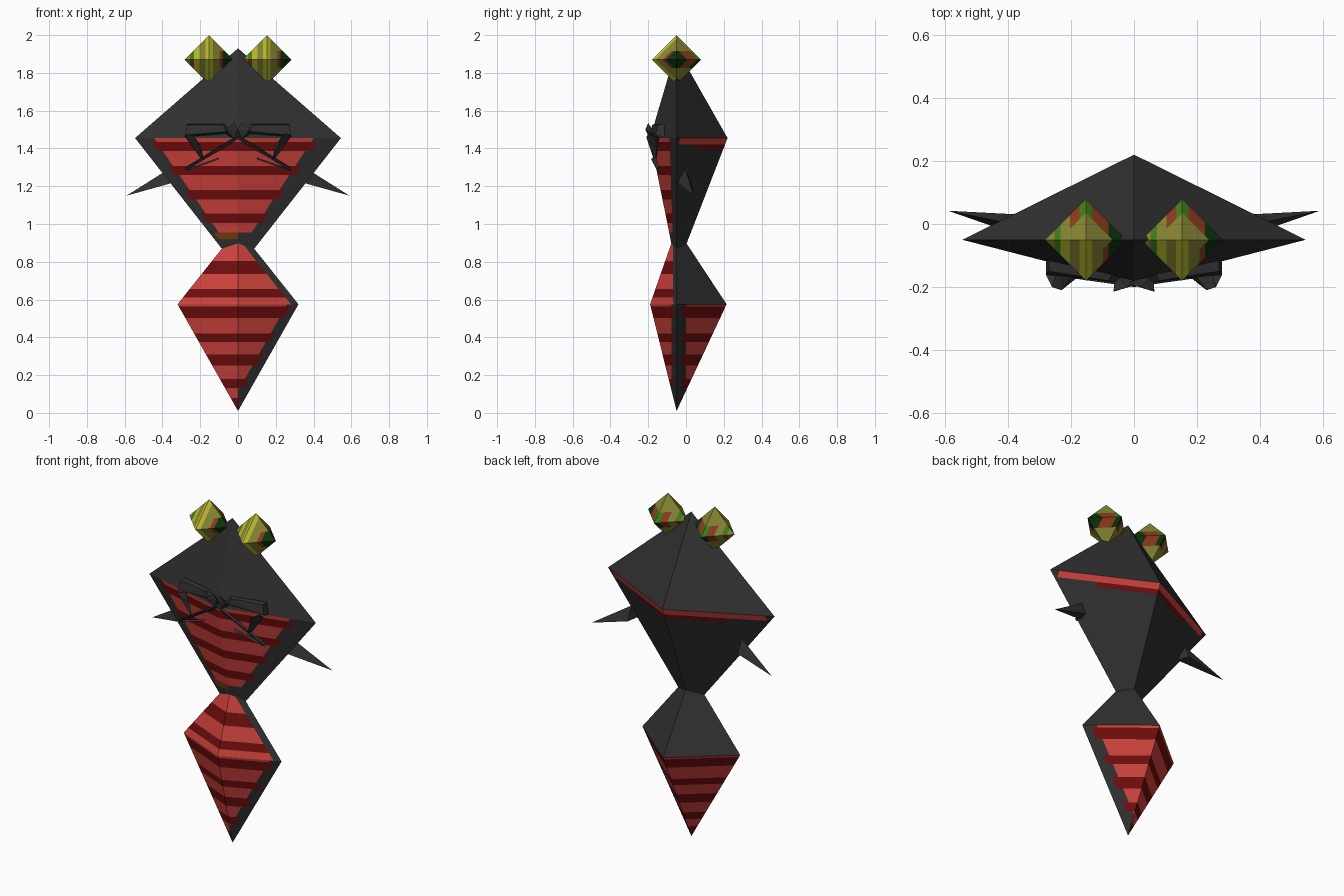
import bpy, bmesh
from mathutils import Vector

if "Cube" in bpy.data.objects:
    bpy.data.objects.remove(bpy.data.objects["Cube"])

COLOURS = {
    "charcoal": (0.03, 0.03, 0.03), "light_red": (0.61, 0.055, 0.045),
    "dark_red": (0.16, 0.004, 0.004), "brown": (0.19, 0.045, 0.004),
    "olive": (0.24, 0.24, 0.035), "yellow": (0.50, 0.50, 0.03),
    "leaf_green": (0.05, 0.21, 0.01), "deep_green": (0.004, 0.035, 0.004),
    "rust": (0.28, 0.045, 0.012),
}
NAMES = list(COLOURS)
MATS = []
for name, rgb in COLOURS.items():
    m = bpy.data.materials.new(name)
    m.diffuse_color = (*rgb, 1)
    m.use_nodes = True
    m.node_tree.nodes["Principled BSDF"].inputs["Base Color"].default_value = m.diffuse_color
    MATS.append(m)


def finish(name, bm, rule=None):
    """Turn a bmesh into an object, colouring faces by a rule on their centre."""
    bmesh.ops.recalc_face_normals(bm, faces=bm.faces)
    for f in bm.faces:
        c = f.calc_center_median()
        f.material_index = NAMES.index(rule(c) if rule else "charcoal")
    me = bpy.data.meshes.new(name)
    bm.to_mesh(me)
    bm.free()
    for m in MATS:
        me.materials.append(m)
    ob = bpy.data.objects.new(name, me)
    bpy.context.collection.objects.link(ob)
    return ob


def hull(name, pts):
    bm = bmesh.new()
    for p in pts:
        bm.verts.new(p)
    bmesh.ops.convex_hull(bm, input=bm.verts)
    return finish(name, bm)


def pair(name, pts):
    for side, s in (("right", 1), ("left", -1)):
        hull(f"{side}_{name}", [(s * x, y, z) for x, y, z in pts])


def diamond(top, bottom, ring):
    """Eight-sided double pyramid."""
    bm = bmesh.new()
    t, b = bm.verts.new(top), bm.verts.new(bottom)
    r = [bm.verts.new(p) for p in ring]
    for i in range(4):
        bm.faces.new((r[i], r[(i + 1) % 4], t))
        bm.faces.new((r[(i + 1) % 4], r[i], b))
    return bm


def cut(bm, co, no):
    bmesh.ops.bisect_plane(bm, geom=bm.verts[:] + bm.edges[:] + bm.faces[:],
                           dist=1e-5, plane_co=co, plane_no=no)


def cut_line(bm, a, b):
    """Cut along a line drawn in the front (x, z) plane."""
    cut(bm, (a[0], 0, a[1]), (b[1] - a[1], 0, a[0] - b[0]))


def line_x(a, b, z):
    return a[0] + (b[0] - a[0]) * (z - a[1]) / (b[1] - a[1])


def in_bands(z, bands):
    return any(lo < z < hi for lo, hi in bands)


MID = -0.05

# Upper body: striped chest, thin red belt on the back
up = diamond((0, MID, 1.93), (0, MID, 0.76),
             [(0.545, MID, 1.455), (0, 0.22, 1.455), (-0.545, MID, 1.455), (0, -0.19, 1.455)])
UP_LIGHT = [(1.434, 1.456), (1.307, 1.386), (1.18, 1.26), (1.055, 1.13), (0.955, 1.005)]
for z in {z for band in UP_LIGHT for z in band} | {1.42, 1.395, 0.92}:
    cut(up, (0, 0, z), (0, 0, 1))
EDGES = {"light": (((-0.445, 1.455), (-0.085, 0.93)), ((0.40, 1.455), (0.055, 0.93))),
         "dark": (((-0.47, 1.455), (-0.11, 0.93)), ((0.435, 1.455), (0.08, 0.93)))}
for lines in EDGES.values():
    for a, b in lines:
        cut_line(up, a, b)
for x in (-0.5, -0.3, 0, 0.3, 0.5):
    cut(up, (x, 0, 0), (1, 0, 0))


def chest_rule(c):
    if c.z > 1.455:
        return "charcoal"
    if c.y > MID:
        if c.z > 1.42 and abs(c.x) < 0.5:
            return "light_red"
        return "dark_red" if c.z > 1.395 and abs(c.x) < 0.3 else "charcoal"
    light = in_bands(c.z, UP_LIGHT)
    l, r = EDGES["light" if light else "dark"]
    if c.z < 0.92 or not line_x(*l, c.z) < c.x < line_x(*r, c.z):
        return "charcoal"
    if c.z < 0.955:
        return "brown" if c.x < 0 else "charcoal"
    return "light_red" if light else "dark_red"


finish("upper_body", up, chest_rule)

# Lower body: stripes wrap the front and lower back, plain margin on the right
low = diamond((0, MID, 0.977), (0, MID, 0.01),
              [(0.32, MID, 0.575), (0, 0.215, 0.575), (-0.32, MID, 0.575), (0, -0.19, 0.575)])
LOW_LIGHT = [(0.804, 0.95), (0.656, 0.735), (0.562, 0.612), (0.42, 0.503),
             (0.31, 0.376), (0.18, 0.25), (0.08, 0.132)]
for z in {z for band in LOW_LIGHT for z in band}:
    cut(low, (0, 0, z), (0, 0, 1))
TOP_EDGE = ((0.28, 0.575), (-0.04, 0.977))
LOW_EDGE = {"light": ((0.26, 0.575), (-0.06, 0.01)), "dark": ((0.285, 0.575), (-0.035, 0.01))}
for a, b in (TOP_EDGE, *LOW_EDGE.values()):
    cut_line(low, a, b)


def belly_rule(c):
    if c.y > MID and c.z > 0.575:
        return "charcoal"
    light = in_bands(c.z, LOW_LIGHT)
    edge = TOP_EDGE if c.z > 0.575 else LOW_EDGE["light" if light else "dark"]
    if c.x > max(line_x(*edge, c.z), 0):
        return "charcoal"
    return "light_red" if light else "dark_red"


finish("lower_body", low, belly_rule)

# Eyes: double pyramids with speckled bands round the middle
R = 0.13
for name, ex in (("left_eye", -0.153), ("right_eye", 0.153)):
    o = Vector((ex, MID, 1.87))
    bm = diamond(o + Vector((0, 0, R)), o - Vector((0, 0, R)),
                 [o + Vector(p) for p in ((R, 0, 0), (0, R, 0), (-R, 0, 0), (0, -R, 0))])
    for z in (-0.045, 0.045):
        cut(bm, o + Vector((0, 0, z)), (0, 0, 1))
    for x in (-0.1, -0.08, -0.05, -0.02, 0.02, 0.055, 0.072):
        cut(bm, o + Vector((x, 0, 0)), (1, 0, 0))

    def eye_rule(c, o=o):
        d = c - o
        if abs(d.z) < 0.045:
            if d.x > 0.072:
                return "deep_green"
            if d.x > 0.055:
                return "rust"
            if -0.1 < d.x < -0.08:
                return "rust" if d.z < 0 else "leaf_green"
            if d.y > 0:
                if 0.02 < abs(d.x) < 0.05:
                    return "rust"
                if abs(d.x) < 0.02:
                    return "leaf_green" if d.z > 0 else "deep_green"
        if d.y < 0 and (-0.08 < d.x < -0.05 or abs(d.x) < 0.02):
            return "yellow"
        return "olive"

    finish(name, bm, eye_rule)

# Side spikes
pair("arm_spike", [(0.34, -0.045, 1.22), (0.36, 0.03, 1.215), (0.36, -0.005, 1.295),
                   (0.59, 0.042, 1.15)])

# Mouth parts: brow plates, hanging claws, centre knot and thin feelers
pair("brow_plate", [(0.04, -0.17, 1.48), (0.07, -0.16, 1.53), (0.27, -0.115, 1.53),
                    (0.28, -0.115, 1.46), (0.27, -0.15, 1.525), (0.28, -0.16, 1.47),
                    (0.08, -0.18, 1.525), (0.06, -0.185, 1.49)])
pair("claw", [(0.28, -0.16, 1.46), (0.26, -0.20, 1.48), (0.23, -0.21, 1.46), (0.20, -0.17, 1.42),
              (0.24, -0.14, 1.46), (0.18, -0.17, 1.34), (0.20, -0.155, 1.35)])
pair("knot_wing", [(0, -0.165, 1.47), (0, -0.195, 1.50), (0.02, -0.20, 1.535), (0.065, -0.215, 1.50),
                   (0.06, -0.16, 1.47), (0.02, -0.19, 1.45)])
pair("feeler", [(0, -0.185, 1.47), (0, -0.20, 1.465), (0, -0.19, 1.45),
                (0.28, -0.145, 1.30), (0.28, -0.16, 1.295), (0.27, -0.15, 1.285)])
pair("short_feeler", [(0.10, -0.175, 1.352), (0.10, -0.185, 1.342), (0.28, -0.135, 1.288),
                      (0.28, -0.15, 1.28), (0.10, -0.165, 1.345)])
